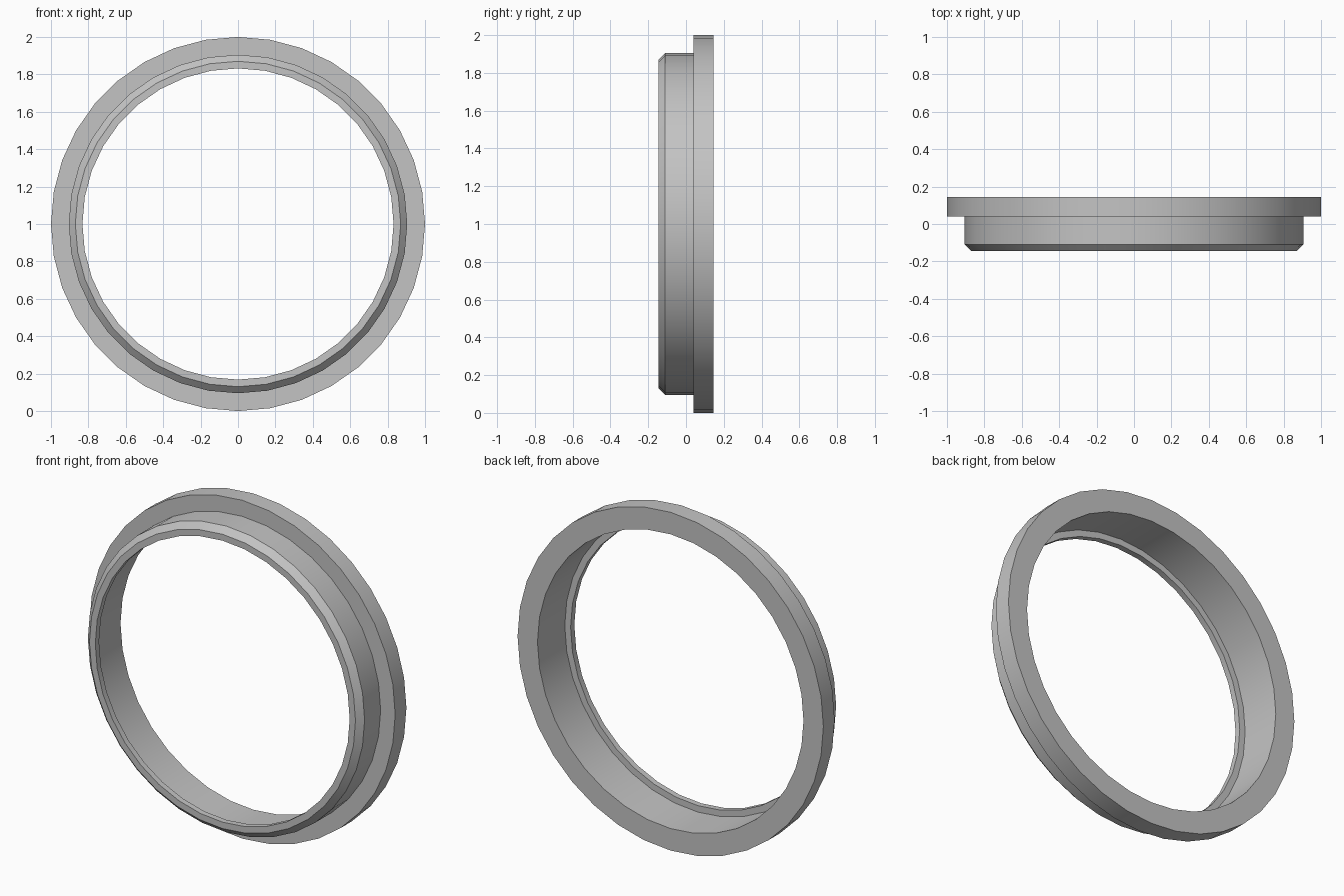
import bpy, bmesh, math
from mathutils import Vector

cube = bpy.data.objects.get("Cube")
if cube:
    bpy.data.objects.remove(cube, do_unlink=True)

SIDES = 36
CENTRE = Vector((0, 0, 1))

# Plain grey material
grey = bpy.data.materials.new("plain grey")
grey.use_nodes = True
colour = (0.55, 0.55, 0.55, 1)
grey.diffuse_color = colour
grey.node_tree.nodes["Principled BSDF"].inputs["Base Color"].default_value = colour

# Closed cross-section as (radius, y): flange, body, chamfer, front lip, bore
profile = [
    (1.0, 0.145), (1.0, 0.04),
    (0.905, 0.04), (0.905, -0.11), (0.87, -0.145),
    (0.832, -0.145), (0.832, -0.11),
    (0.87, -0.11), (0.87, 0.145),
]

# Revolve the section around the y axis
bm = bmesh.new()
verts = [bm.verts.new(CENTRE + Vector((r, y, 0))) for r, y in profile]
edges = [bm.edges.new((v, verts[(i + 1) % len(verts)])) for i, v in enumerate(verts)]
bmesh.ops.spin(bm, geom=verts + edges, cent=CENTRE, axis=(0, 1, 0),
               angle=math.tau, steps=SIDES, use_merge=False)
bmesh.ops.remove_doubles(bm, verts=bm.verts, dist=0.0005)
bmesh.ops.recalc_face_normals(bm, faces=bm.faces)

mesh = bpy.data.meshes.new("flanged_ring")
bm.to_mesh(mesh)
bm.free()
mesh.materials.append(grey)
ring = bpy.data.objects.new("flanged_ring", mesh)
bpy.context.collection.objects.link(ring)

# Smooth round walls, crisp rims
bpy.ops.object.select_all(action="DESELECT")
ring.select_set(True)
bpy.context.view_layer.objects.active = ring
bpy.ops.object.shade_smooth_by_angle(angle=math.radians(30))
